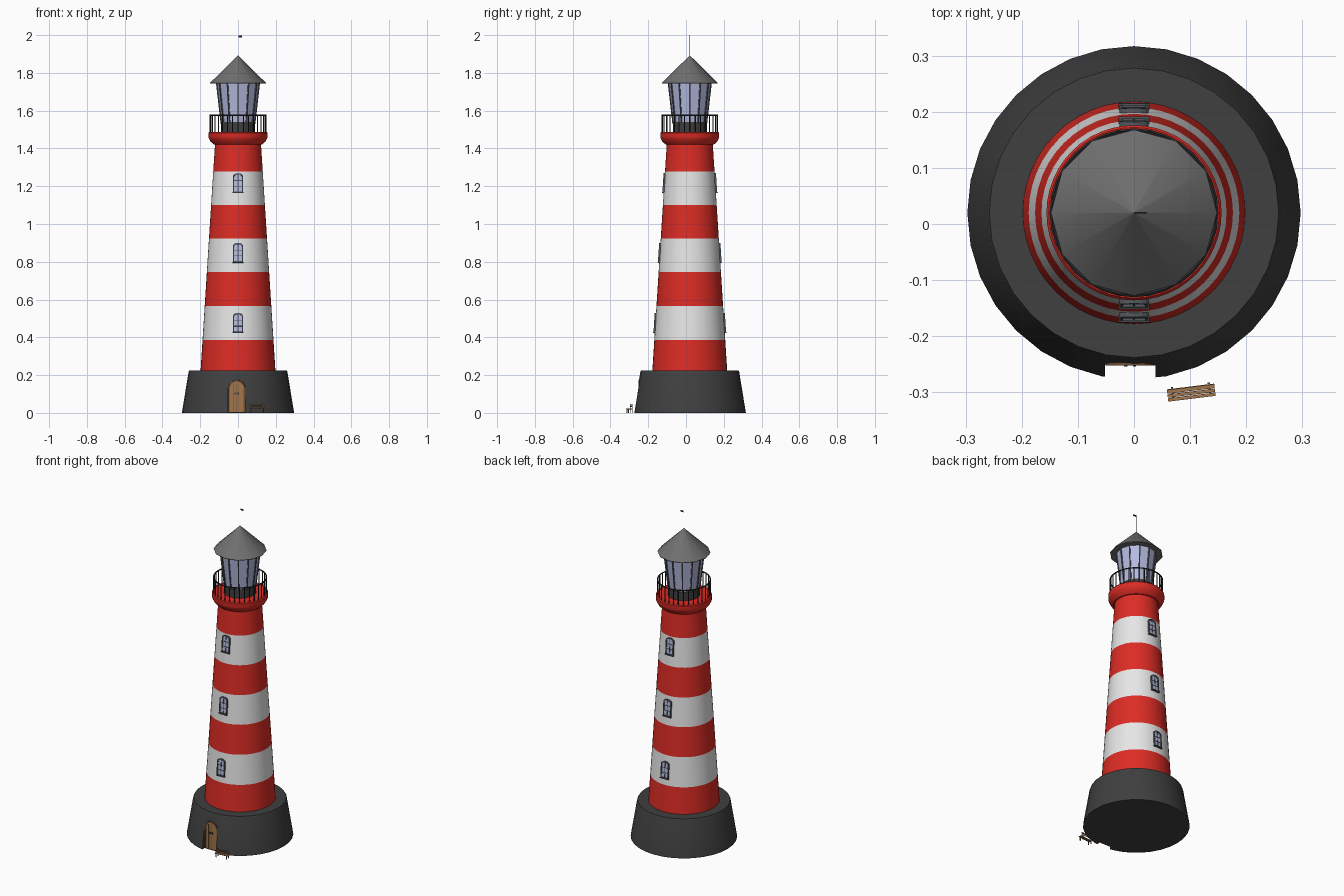
import bpy, bmesh, math
from mathutils import Matrix, Vector

if "Cube" in bpy.data.objects:
    bpy.data.objects.remove(bpy.data.objects["Cube"])

CY = 0.02                       # tower axis in y
AXIS = Matrix.Translation((0, CY, 0))


def mat(name, r, g, b):
    m = bpy.data.materials.new(name)
    m.diffuse_color = (r, g, b, 1)
    m.use_nodes = True
    m.node_tree.nodes["Principled BSDF"].inputs["Base Color"].default_value = m.diffuse_color
    return m


RED = mat("red paint", 0.72, 0.025, 0.018)
WHITE = mat("white paint", 0.8, 0.8, 0.8)
STONE = mat("dark stone", 0.05, 0.05, 0.05)
ROOF = mat("roof grey", 0.16, 0.16, 0.16)
IRON = mat("black iron", 0.022, 0.022, 0.025)
FRAME = mat("frame grey", 0.09, 0.1, 0.11)
GLASS = mat("pale glass", 0.46, 0.49, 0.74)
WOOD = mat("light wood", 0.36, 0.18, 0.075)
DARKWOOD = mat("dark wood", 0.17, 0.08, 0.035)


def finish(name, bm, mats, M=Matrix(), smooth=True):
    bmesh.ops.recalc_face_normals(bm, faces=bm.faces)
    me = bpy.data.meshes.new(name)
    bm.to_mesh(me)
    bm.free()
    for m in mats:
        me.materials.append(m)
    if smooth:
        me.shade_smooth()
        me.set_sharp_from_angle(angle=math.radians(30))
    ob = bpy.data.objects.new(name, me)
    ob.matrix_world = M
    bpy.context.collection.objects.link(ob)
    return ob


def lathe(name, profile, n, mats, rule=lambda i: 0, smooth=True):
    """Revolve (r, z) points about the tower axis, capped at both ends."""
    bm = bmesh.new()
    rings = []
    for r, z in profile:
        rings.append([bm.verts.new((r * math.cos(2 * math.pi * k / n),
                                    r * math.sin(2 * math.pi * k / n), z)) for k in range(n)])
    for i in range(len(rings) - 1):
        for k in range(n):
            j = (k + 1) % n
            f = bm.faces.new((rings[i][k], rings[i][j], rings[i + 1][j], rings[i + 1][k]))
            f.material_index = rule(i)
    bm.faces.new(rings[0][::-1])
    bm.faces.new(rings[-1])
    return finish(name, bm, mats, AXIS, smooth)


def add_box(bm, c, s):
    bmesh.ops.create_cube(bm, size=1, matrix=Matrix.Translation(c) @ Matrix.Diagonal((*s, 1)))


def add_bar(bm, a, b, r, n=6):
    a, b = Vector(a), Vector(b)
    d = b - a
    M = Matrix.Translation((a + b) / 2) @ d.to_track_quat('Z', 'Y').to_matrix().to_4x4()
    bmesh.ops.create_cone(bm, cap_ends=True, segments=n, radius1=r, radius2=r, depth=d.length, matrix=M)


def arch_pts(w, z0, h, rise, n=10):
    pts = [(-w / 2, z0), (w / 2, z0)]
    for k in range(n + 1):
        t = math.pi * k / n
        pts.append((w / 2 * math.cos(t), h - rise + rise * math.sin(t)))
    return pts


def arch_solid(name, pts, y0, y1, m, M):
    bm = bmesh.new()
    f = bm.faces.new([bm.verts.new((x, y0, z)) for x, z in pts])
    ext = bmesh.ops.extrude_face_region(bm, geom=[f])
    vs = [v for v in ext["geom"] if isinstance(v, bmesh.types.BMVert)]
    bmesh.ops.translate(bm, verts=vs, vec=(0, y1 - y0, 0))
    return finish(name, bm, [m], M, False)


def arch_ring(name, outer, inner, y0, y1, m, M):
    bm = bmesh.new()
    loops = [[bm.verts.new((x, y, z)) for x, z in p]
             for p, y in ((outer, y0), (outer, y1), (inner, y1), (inner, y0))]
    n = len(outer)
    for a in range(4):
        A, B = loops[a], loops[(a + 1) % 4]
        for k in range(n):
            j = (k + 1) % n
            bm.faces.new((A[k], A[j], B[j], B[k]))
    return finish(name, bm, [m], M, False)


# stone base with a notch for the doorway
base = lathe("stone_base", [(0.297, 0), (0.262, 0.215), (0.258, 0.225)], 32, [STONE])
DOOR = Matrix.Translation((-0.007, 0, 0))
cutter = arch_solid("door_cutter", arch_pts(0.09, -0.02, 0.175, 0.045), -0.24, -0.4, STONE, DOOR)
cutter.hide_render = True
mod = base.modifiers.new("doorway", 'BOOLEAN')
mod.operation, mod.object, mod.solver = 'DIFFERENCE', cutter, 'EXACT'
bpy.context.view_layer.objects.active = base
bpy.ops.object.modifier_apply(modifier="doorway")
bpy.data.objects.remove(cutter)

# door, frame, plank seams and handles
outer, inner = arch_pts(0.088, 0.001, 0.174, 0.044), arch_pts(0.074, 0.003, 0.166, 0.037)
arch_ring("door_frame", outer, inner, -0.236, -0.252, DARKWOOD, DOOR)
arch_solid("door", inner, -0.236, -0.249, WOOD, DOOR)
bm = bmesh.new()
for x in (-0.018, 0, 0.018):
    add_box(bm, (x, -0.249, 0.08), (0.0015, 0.002, 0.15))
finish("door_seams", bm, [DARKWOOD], DOOR, False)
bm = bmesh.new()
for x in (-0.008, 0.008):
    add_box(bm, (x, -0.251, 0.103), (0.006, 0.006, 0.012))
finish("door_handles", bm, [IRON], DOOR, False)

# striped tower
SLOPE = 0.0636


def wall(z):
    return 0.198 - (z - 0.225) * SLOPE


stripes = [0.22, 0.386, 0.566, 0.745, 0.922, 1.10, 1.277, 1.43]
lathe("striped_tower", [(wall(z), z) for z in stripes], 48, [RED, WHITE], lambda i: i % 2)

# arched windows, front and back
for side, turn in (("front", 0), ("back", math.pi)):
    for i, z in enumerate((0.425, 0.796, 1.165)):
        M = (AXIS @ Matrix.Rotation(turn, 4, 'Z') @ Matrix.Translation((0, -wall(z), z))
             @ Matrix.Rotation(-math.atan(SLOPE), 4, 'X'))
        tag = f"{side}_window_{i + 1}"
        o, n = arch_pts(0.052, 0, 0.104, 0.016), arch_pts(0.040, 0.007, 0.097, 0.013)
        arch_ring(tag + "_frame", o, n, 0.006, -0.007, FRAME, M)
        arch_solid(tag + "_glass", n, 0.006, -0.003, GLASS, M)
        bm = bmesh.new()
        add_box(bm, (0, -0.003, 0.052), (0.003, 0.004, 0.09))
        for h in (0.035, 0.065):
            add_box(bm, (0, -0.003, h), (0.04, 0.004, 0.003))
        add_box(bm, (0, -0.004, 0.001), (0.056, 0.012, 0.005))
        finish(tag + "_bars", bm, [FRAME], M, False)

# gallery
lathe("gallery", [(0.12, 1.42), (0.128, 1.421), (0.145, 1.436), (0.154, 1.453),
                  (0.156, 1.458), (0.156, 1.482), (0.152, 1.487)], 48, [RED])

# railing
bm = bmesh.new()
N, R = 32, 0.147
ring = [(R * math.cos(2 * math.pi * k / N), R * math.sin(2 * math.pi * k / N)) for k in range(N)]
for k in range(N):
    (x, y), (u, v) = ring[k], ring[(k + 1) % N]
    add_bar(bm, (x, y, 1.484), (x, y, 1.577), 0.003)
    add_bar(bm, (x, y, 1.577), (u, v, 1.577), 0.004)
finish("railing", bm, [IRON], AXIS)

# lantern room
lathe("lantern_base", [(0.09, 1.484), (0.09, 1.54)], 24, [STONE])
lathe("lantern_glass", [(0.087, 1.535), (0.112, 1.75)], 12, [GLASS], smooth=False)
bm = bmesh.new()
for k in range(12):
    c, s = math.cos(math.pi * k / 6), math.sin(math.pi * k / 6)
    add_bar(bm, (0.088 * c, 0.088 * s, 1.53), (0.113 * c, 0.113 * s, 1.75), 0.004)
finish("lantern_mullions", bm, [FRAME], AXIS)

# roof, thin rod and vane
lathe("roof", [(0.147, 1.744), (0.148, 1.747), (0.001, 1.892)], 12, [ROOF])
bm = bmesh.new()
add_bar(bm, (0, 0, 1.885), (0, 0, 2.0), 0.0008)
add_box(bm, (0.012, 0, 1.993), (0.02, 0.002, 0.009))
finish("roof_vane", bm, [IRON], AXIS, False)

# bench beside the door
BENCH = Matrix.Translation((0.102, -0.3, 0)) @ Matrix.Rotation(math.radians(7), 4, 'Z')
bm = bmesh.new()
for y in (-0.0085, -0.0015, 0.0055):
    add_box(bm, (0, y, 0.023), (0.085, 0.006, 0.003))
for z in (0.034, 0.042):
    add_box(bm, (0, 0.0095, z), (0.085, 0.002, 0.005))
finish("bench_slats", bm, [WOOD], BENCH, False)
bm = bmesh.new()
for x in (-0.033, 0.033):
    add_box(bm, (x, -0.008, 0.011), (0.004, 0.004, 0.022))
    add_box(bm, (x, 0.012, 0.0235), (0.004, 0.003, 0.047))
    add_box(bm, (x, 0.001, 0.02), (0.004, 0.02, 0.003))
finish("bench_legs", bm, [DARKWOOD], BENCH, False)
